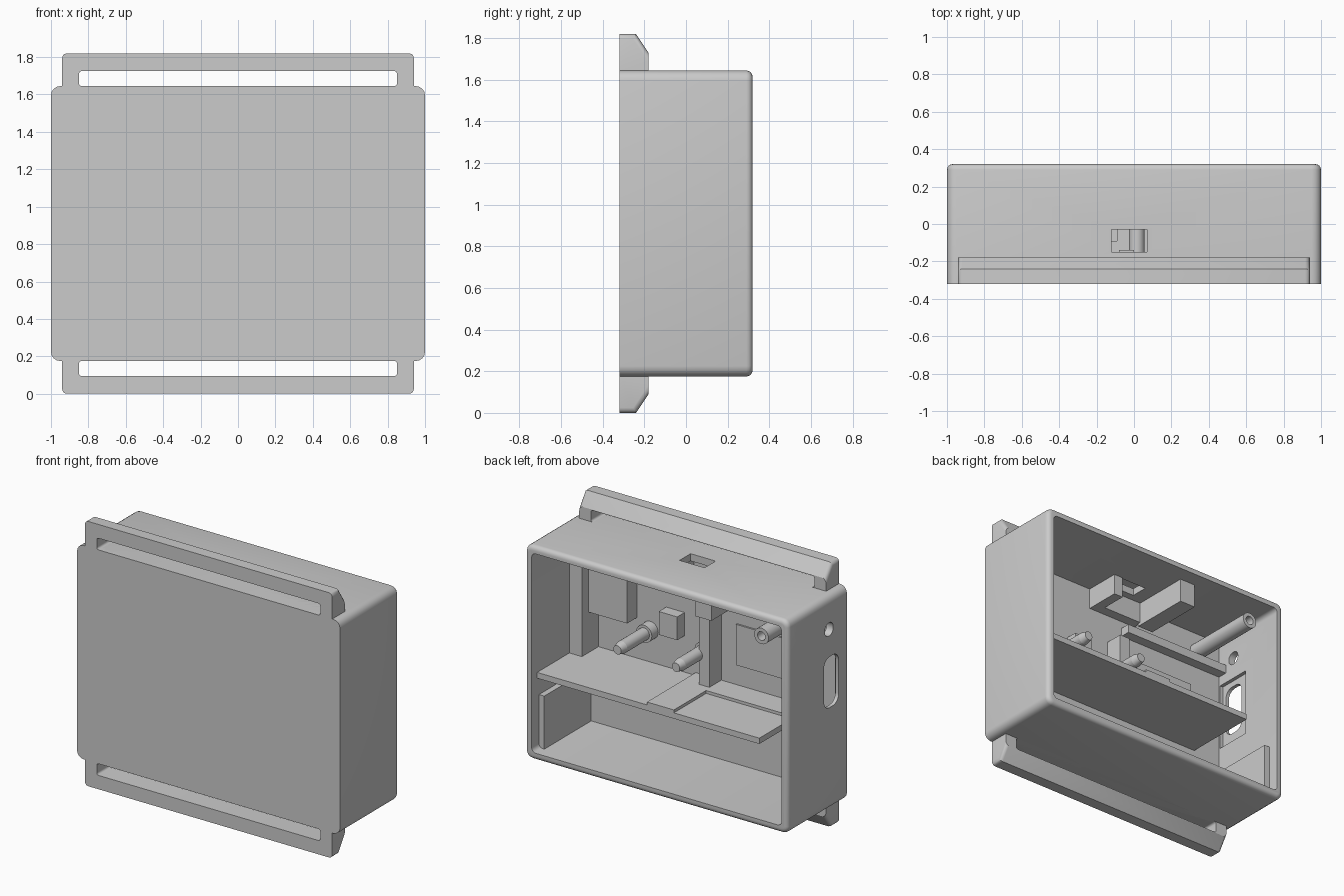
import bpy, bmesh, math
from mathutils import Matrix

old = bpy.data.objects.get("Cube")
if old:
    bpy.data.objects.remove(old, do_unlink=True)

grey = bpy.data.materials.new("plain grey")
grey.use_nodes = True
COL = (0.6, 0.6, 0.6, 1)
grey.diffuse_color = COL
grey.node_tree.nodes["Principled BSDF"].inputs["Base Color"].default_value = COL


def finish(name, bm):
    bmesh.ops.recalc_face_normals(bm, faces=bm.faces)
    me = bpy.data.meshes.new(name)
    bm.to_mesh(me)
    bm.free()
    me.materials.append(grey)
    ob = bpy.data.objects.new(name, me)
    bpy.context.scene.collection.objects.link(ob)
    return ob


def bevel_where(bm, test, size, segments=4):
    edges = [e for e in bm.edges if test(*[v.co for v in e.verts])]
    bmesh.ops.bevel(bm, geom=edges, offset=size, segments=segments,
                    profile=0.5, affect='EDGES', clamp_overlap=True)


def along(axis):
    return lambda a, b: abs((b - a).normalized()[axis]) > 0.99


def box(name, x, y, z, round_axis=None, radius=0.0, rim=0.0):
    bm = bmesh.new()
    bmesh.ops.create_cube(bm, size=1)
    for v in bm.verts:
        for i, (lo, hi) in enumerate((x, y, z)):
            v.co[i] = lo if v.co[i] < 0 else hi
    if radius:
        bevel_where(bm, along(round_axis), radius)
    if rim:
        bevel_where(bm, lambda a, b: min(a.y, b.y) > y[1] - 1e-4, rim)
    return finish(name, bm)


def rod(name, x, z, y0, y1, r0, r1=None, sides=24):
    bm = bmesh.new()
    # cone axis is turned to run from y0 to y1
    m = Matrix.Translation((x, (y0 + y1) / 2, z)) @ Matrix.Rotation(-math.pi / 2, 4, 'X')
    bmesh.ops.create_cone(bm, cap_ends=True, segments=sides, radius1=r0,
                          radius2=r0 if r1 is None else r1, depth=y1 - y0, matrix=m)
    return finish(name, bm)


def cut(target, *cutters):
    for c in cutters:
        mod = target.modifiers.new("cut", 'BOOLEAN')
        mod.operation, mod.solver, mod.object = 'DIFFERENCE', 'EXACT', c
    bpy.context.view_layer.update()
    dg = bpy.context.evaluated_depsgraph_get()
    me = bpy.data.meshes.new_from_object(target.evaluated_get(dg))
    target.modifiers.clear()
    target.data = me
    for c in cutters:
        bpy.data.objects.remove(c, do_unlink=True)


BOTTOM, TOP, MID = 0.175, 1.645, 0.91
FLOOR = -0.27      # inner face of the front panel
IN = 0.95          # inner half width

# Open-backed case with its cavity and openings
case = box("case", (-1, 1), (-0.32, 0.32), (BOTTOM, TOP), 1, 0.05, 0.03)
cavity = box("cavity", (-IN, IN), (FLOOR, 0.5), (BOTTOM + 0.05, TOP - 0.05), 1, 0.03)
port = box("port", (-0.12, 0.07), (-0.15, -0.03), (1.5, 1.8))
slot = box("slot", (-1.1, -0.9), (-0.23, -0.07), (0.88, 1.23), 0, 0.06)
button = box("button_hole", (-1.1, -0.9), (-0.17, -0.08), (1.375, 1.465), 0, 0.04)
pocket = box("pocket", (-0.975, -0.9), (-0.26, 0.0), (0.8, 1.27))
cut(case, cavity, port, slot, button, pocket)


# Slotted strap bars above and below
def strap_bar(name, flip):
    profile = [(-0.32, 1.62), (-0.32, 1.82), (-0.24, 1.82), (-0.18, 1.73), (-0.18, 1.62)]
    bm = bmesh.new()
    face = bm.faces.new([bm.verts.new((-0.94, y, z)) for y, z in profile])
    out = bmesh.ops.extrude_face_region(bm, geom=[face])
    for v in out["geom"]:
        if isinstance(v, bmesh.types.BMVert):
            v.co.x = 0.94
    bevel_where(bm, lambda a, b: abs(a.x - b.x) < 1e-4 and min(a.z, b.z) > 1.7, 0.025, 3)
    zs = (TOP, 1.725)
    if flip:
        for v in bm.verts:
            v.co.z = 2 * MID - v.co.z
        zs = (2 * MID - 1.725, BOTTOM)
    bar = finish(name, bm)
    cut(bar, box("strap_slot", (-0.85, 0.85), (-0.5, 0.1), zs, 1, 0.015))
    return bar


top_bar = strap_bar("top_strap_bar", False)
bottom_bar = strap_bar("bottom_strap_bar", True)

# Shelf with a raised middle and a shallow tray on one side
shelf = box("shelf", (-0.74, IN), (FLOOR, 0.26), (0.71, 0.75))
box("shelf_middle", (-0.09, 0.115), (FLOOR, 0.26), (0.73, 0.77))
box("shelf_back_strip", (-0.74, -0.09), (FLOOR, -0.09), (0.73, 0.77))

# Side pads in the lower bay
for side, label in ((1, "left"), (-1, "right")):
    xs = sorted((side * 0.91, side * (IN + 0.01)))
    box(label + "_bay_pad", xs, (FLOOR, 0.24), (0.22, 0.59))

# Raised blocks on the front panel's inside
box("side_column", (0.855, IN + 0.01), (FLOOR - 0.01, -0.09), (0.74, 1.6))
box("upper_block", (0.56, 0.86), (FLOOR - 0.01, -0.16), (1.03, 1.6))
box("small_block", (0.2, 0.34), (FLOOR - 0.01, -0.19), (1.0, 1.16))
box("divider", (-0.08, 0.0), (FLOOR - 0.01, -0.14), (0.74, 1.25))
box("panel_plate", (-0.7, -0.2), (FLOOR - 0.01, FLOOR + 0.012), (0.91, 1.19))
box("upper_rail", (-IN - 0.01, -0.12), (FLOOR - 0.01, -0.2), (1.34, 1.4))

# Port housing hanging from the roof
box("housing_left", (0.08, 0.15), (FLOOR, -0.02), (1.45, 1.6))
box("housing_right", (-0.34, -0.22), (-0.22, 0.21), (1.43, 1.6))
box("housing_bridge", (-0.23, 0.15), (FLOOR, -0.2), (1.45, 1.6))

# Mounting pins: collar, shaft and narrowed tip
smooth = [case, top_bar, bottom_bar]
for i, x in enumerate((0.46, 0.015)):
    tag = "pin_%d_" % (i + 1)
    smooth += [rod(tag + "collar", x, 0.97, FLOOR - 0.01, -0.2, 0.06),
               rod(tag + "shaft", x, 0.97, FLOOR, 0.04, 0.042),
               rod(tag + "tip", x, 0.97, 0.04, 0.09, 0.042, 0.03)]

# Hollow screw post
post = rod("screw_post", -0.76, 1.46, FLOOR - 0.01, 0.267, 0.055)
cut(post, rod("bore", -0.76, 1.46, 0.0, 0.4, 0.03))
smooth.append(post)

bpy.ops.object.select_all(action='DESELECT')
for ob in smooth:
    ob.select_set(True)
bpy.context.view_layer.objects.active = case
bpy.ops.object.shade_smooth_by_angle(angle=math.radians(32))
